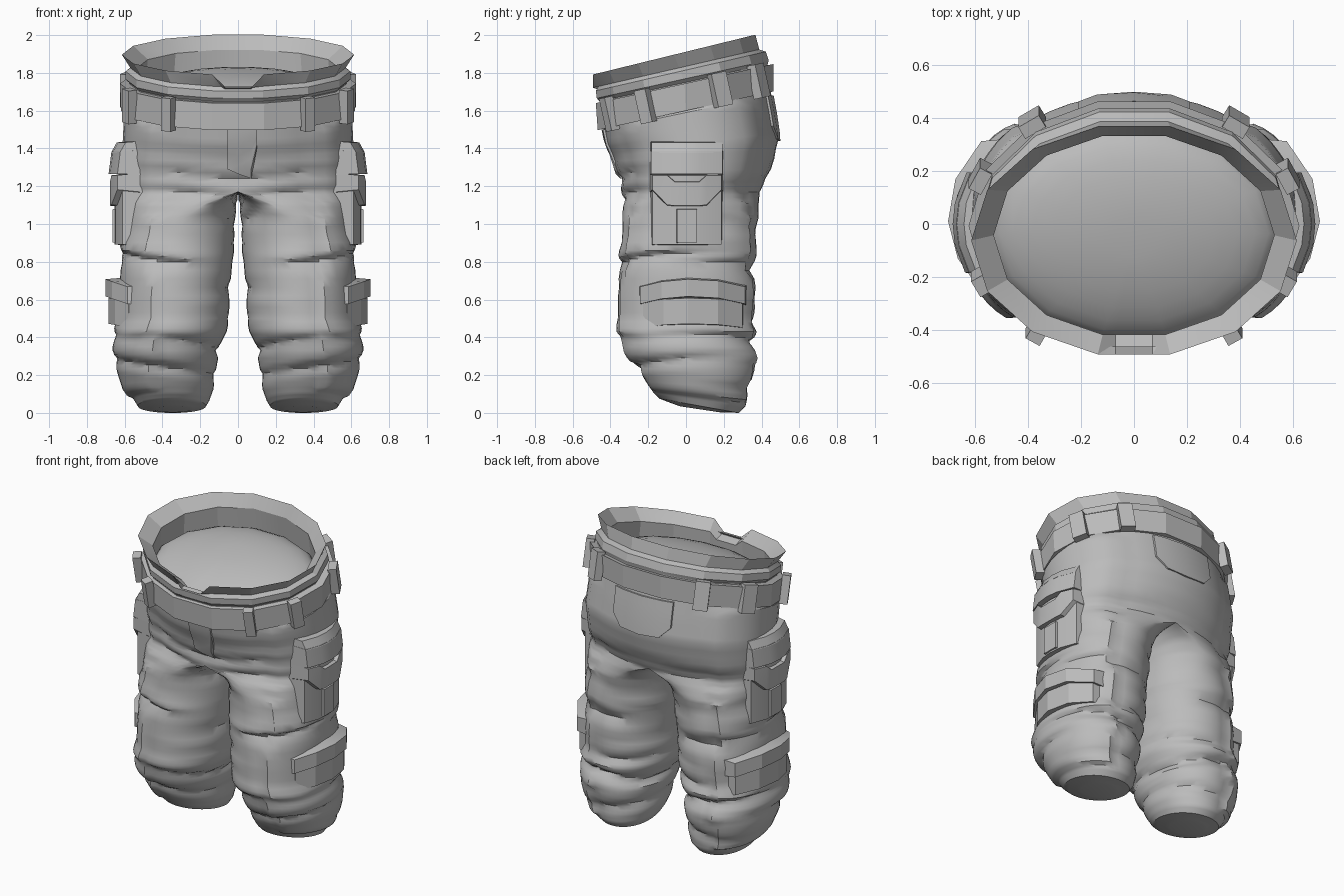
import bpy, bmesh, math
from mathutils import Vector
from mathutils.bvhtree import BVHTree

if "Cube" in bpy.data.objects:
    bpy.data.objects.remove(bpy.data.objects["Cube"])

grey = bpy.data.materials.new("grey cloth")
grey.diffuse_color = (0.5, 0.5, 0.5, 1)
grey.use_nodes = True
grey.node_tree.nodes["Principled BSDF"].inputs["Base Color"].default_value = grey.diffuse_color


def make(name, verts, faces, mirror=False, angle=30, drop_seam=False):
    """Mesh object from points; optionally mirrored across x = 0."""
    bm = bmesh.new()
    vs = [bm.verts.new(v) for v in verts]
    for f in faces:
        bm.faces.new([vs[i] for i in f])
    if drop_seam:  # faces lying inside the body on the middle plane
        seam = [f for f in bm.faces if all(abs(v.co.x) < 1e-5 for v in f.verts)]
        bmesh.ops.delete(bm, geom=seam, context='FACES')
    if mirror:
        d = bmesh.ops.duplicate(bm, geom=bm.verts[:] + bm.edges[:] + bm.faces[:])
        for e in d["geom"]:
            if isinstance(e, bmesh.types.BMVert):
                e.co.x *= -1
    bmesh.ops.remove_doubles(bm, verts=bm.verts[:], dist=1e-4)
    bmesh.ops.recalc_face_normals(bm, faces=bm.faces[:])
    me = bpy.data.meshes.new(name)
    bm.to_mesh(me)
    bm.free()
    me.materials.append(grey)
    ob = bpy.data.objects.new(name, me)
    bpy.context.collection.objects.link(ob)
    bpy.ops.object.select_all(action='DESELECT')
    ob.select_set(True)
    bpy.context.view_layer.objects.active = ob
    bpy.ops.object.shade_smooth_by_angle(angle=math.radians(angle))
    return ob


def loft_faces(rings, n, closed=False):
    last = rings if closed else rings - 1
    return [(r * n + i, r * n + (i + 1) % n,
             (r + 1) % rings * n + (i + 1) % n, (r + 1) % rings * n + i)
            for r in range(last) for i in range(n)]


# Trouser body: half rings (z at y=0, tilt, centre x, inner x, outer x, front y, back y)
HIPS = [
    (1.78, .22, 0, 0, .55, -.44, .42), (1.62, .22, 0, 0, .58, -.44, .445),
    (1.50, .18, 0, 0, .585, -.42, .47), (1.40, .10, 0, 0, .59, -.39, .49),
    (1.24, 0, 0, 0, .59, -.345, .43), (1.17, 0, 0, 0, .585, -.335, .39)]
LEG = [
    (1.11, 0, .17, .005, .585, -.335, .385), (1.03, 0, .29, .015, .58, -.335, .375),
    (.86, 0, .32, .02, .60, -.34, .37), (.80, 0, .32, .03, .60, -.35, .35),
    (.62, 0, .34, .045, .605, -.36, .37), (.50, 0, .34, .045, .61, -.36, .35),
    (.43, 0, .36, .06, .635, -.36, .36), (.37, 0, .37, .09, .63, -.335, .345),
    (.29, 0, .37, .105, .635, -.29, .37), (.21, -.03, .36, .12, .615, -.245, .345),
    (.13, -.08, .36, .13, .59, -.2, .33), (.08, -.14, .35, .15, .55, -.17, .315),
    (.05, -.18, .345, .17, .53, -.14, .28), (.03, -.15, .345, .25, .44, -.03, .18)]
RINGS = HIPS + LEG
# Cloth folds: height, slant, facing angle, depth
FOLDS = [(1.30, .08, 2.2, .014), (1.20, .10, -1.9, .016), (1.08, .10, -2.2, .018),
         (.97, -.05, 1.7, .014), (.82, .04, -.9, .026), (.76, -.04, 1.6, .022),
         (.66, .03, 3.1, .018), (.50, .03, 2.5, .016), (.38, -.04, 1.5, .026),
         (.36, .04, -2.6, .020), (.26, .04, -1.0, .024), (.18, .03, 2.0, .018)]
N, SUB = 44, 4


def fold(z, a):
    d = 0
    for zf, slant, face, amp in FOLDS:
        off = math.remainder(a - face, 2 * math.pi)
        t = (z - zf - slant * math.sin(off)) / .055
        if -1 < t < 0:  # sharp groove under the roll
            p = -(1 + t)
        elif 0 <= t < 2:  # soft roll above
            p = .6 * math.sin(math.pi * t / 2) - max(0, 1 - 2.5 * t)
        else:
            p = 0
        d += amp * p * max(0, math.cos(off * .75))
    return d


verts = []
fine = [tuple(a + (b - a) * k / SUB for a, b in zip(A, B))
        for A, B in zip(RINGS, RINGS[1:]) for k in range(SUB)] + [RINGS[-1]]
for z0, tilt, cx, xi, xo, yf, yb in fine:
    cy, ry = (yf + yb) / 2, (yb - yf) / 2
    for i in range(N):
        a = -math.pi / 2 + 2 * math.pi * i / N
        c, s = math.cos(a), math.sin(a)
        c = 0 if abs(c) < 1e-6 else c
        d = fold(z0, a) if z0 > .07 else 0
        x = cx + ((xo - cx) if c > 0 else (cx - xi)) * c
        if c < 0 and cx > 0:
            x += min(0, d) * c
        # raised outer side panel
        d += .022 if c > 0 and x > .44 and .1 < z0 < 1.6 else 0
        x += d * max(0, c)
        y = cy + ry * math.copysign(abs(s) ** .92, s) + d * s
        verts.append((max(0, x), y, max(0, z0 + tilt * y)))
faces = loft_faces(len(fine), N)
faces.append(tuple(range((len(fine) - 1) * N, len(fine) * N)))
body = make("trouser_body", verts, faces, True, 35, True)
tree = BVHTree.FromObject(body, bpy.context.evaluated_depsgraph_get())

# Fourteen-sided waist outline with two extra points for the front notch
ANG = [-math.pi / 2 + math.pi / 14 * (2 * i + 1) for i in range(14)]


def waist(z, tilt, rx, yf, yb, notch=0):
    cy, ry = (yf + yb) / 2, (yb - yf) / 2
    pts = [(rx * math.cos(a), cy + ry * math.sin(a) * 1.02) for a in ANG]
    y0 = pts[0][1]
    pts = [(.07, y0)] + pts + [(-.07, y0)]
    return [(x, y, z + tilt * y - (notch if i in (0, 15) else 0))
            for i, (x, y) in enumerate(pts)]


# Flared waistband collar with a sloping lip and a notch at the front
collar = (waist(1.66, .22, .55, -.43, .36) + waist(1.84, .245, .53, -.42, .335, .04)
          + waist(1.912, .245, .615, -.495, .37, .07) + waist(1.835, .23, .57, -.465, .39)
          + waist(1.815, .23, .595, -.48, .425) + waist(1.77, .22, .595, -.475, .44)
          + waist(1.75, .22, .575, -.46, .435) + waist(1.62, .22, .58, -.45, .445))
make("waist_collar", collar, loft_faces(8, 16), angle=20)

# Rounded inner cap inside the waist opening
dome, R = [], 8
for r in range(R):
    t = math.cos(math.pi / 2 * r / R)
    h = .14 * math.sqrt(1 - t * t)
    dome += [(x * t, -.045 + (y + .045) * t, 1.67 + h + .2 * (y + .045) * t)
             for x, y, _ in waist(0, 0, .55, -.43, .36)]
make("inner_cap", dome, loft_faces(R, 16) + [tuple(range((R - 1) * 16, R * 16))], angle=60)

# Belt
belt = (waist(1.60, .22, .57, -.44, .43) + waist(1.60, .22, .62, -.47, .465)
        + waist(1.745, .22, .625, -.48, .465) + waist(1.745, .22, .57, -.44, .43))
make("belt", belt, loft_faces(4, 16, True), angle=20)

BOX = [(0, 1, 3, 2), (4, 6, 7, 5), (0, 4, 5, 1), (2, 3, 7, 6), (0, 2, 6, 4), (1, 5, 7, 3)]


# Belt loops
def belt_loop(name, x, y, w):
    up = Vector((0, -.22, 1)).normalized()
    n = Vector((x / .37, (y + .01) / .22, 0))
    n = (n - up * n.dot(up)).normalized()
    t = up.cross(n)
    c = Vector((x, y, 1.672 + .22 * y))
    pts = [c + t * a * w / 2 + n * b * .026 + up * d * .09
           for a in (-1, 1) for b in (-1, 1) for d in (-1, 1)]
    make(name, pts, BOX, True)


for name, x, y, w in (("front_belt_loop", .37, -.405, .06), ("side_front_belt_loop", .575, -.215, .07),
                      ("side_back_belt_loop", .58, .18, .09), ("back_belt_loop", .385, .385, .09)):
    belt_loop(name, x, y, w)


# Pocket parts wrapped round the outer leg: columns of (y, low z, high z)
def side_pocket(name, cols, X, curve, mid, depth=.12, inset=.012, top_in=0):
    vs, n = [], len(cols)
    ymin, ymax = cols[0][0], cols[-1][0]
    for y, lo, hi in cols:
        x = X - curve * (y - mid) ** 2
        ym = y + (inset if y == ymin else -inset if y == ymax else 0)
        vs += [(x - depth, y, lo), (x, ym, lo + inset),
               (x - top_in, ym, hi - inset), (x - depth, y, hi)]
    fs = loft_faces(n, 4) + [(0, 1, 2, 3), tuple(4 * n - 4 + i for i in range(4))]
    make(name, vs, fs, True, 20)


def level(ys, lo, hi, arch=0):
    m = (ys[0] + ys[-1]) / 2
    w = (ys[-1] - ys[0]) / 2
    return [(y, lo - arch * ((y - m) / w) ** 2, hi - arch * ((y - m) / w) ** 2) for y in ys]


UP = (-.19, -.08, 0, .08, .2)
side_pocket("cargo_pocket_body", level(UP, .88, 1.27), .655, 1.2, 0)
side_pocket("cargo_pocket_bulge", level(UP, 1.26, 1.39), .685, 1.3, 0, .12, .006, .015)
side_pocket("cargo_pocket_top", level(UP, 1.37, 1.44), .672, 1.3, 0, .12, .008, .03)
side_pocket("cargo_pocket_flap",
            [(-.19, 1.17, 1.27), (-.1, 1.09, 1.27), (-.06, 1.085, 1.235),
             (.07, 1.085, 1.235), (.11, 1.09, 1.27), (.2, 1.17, 1.27)], .682, 1.2, 0)
side_pocket("cargo_pocket_tab", level((-.06, .07), .89, 1.09), .668, 1.2, 0)
LOW = (-.24, -.12, .01, .17, .31)
side_pocket("lower_pocket_body", level(LOW, .46, .62, .02), .685, 1.45, .03, .13)
LOWF = (-.255, -.13, .01, .17, .325)
side_pocket("lower_pocket_flap", level(LOWF, .605, .72, .04), .703, 1.45, .03, .14)


# Thin sewn panels laid over the body: columns of (x, low z, high z)
def sewn_panel(name, cols, side):
    rows, n, vs = 6, len(cols), []
    for lift in (.012, -.02):
        for x, lo, hi in cols:
            for r in range(rows):
                z = lo + (hi - lo) * r / (rows - 1)
                hit = tree.ray_cast(Vector((x, side * 2, z)), Vector((0, -side, 0)))[0]
                y = hit.y if hit else side * .4
                vs.append((x, y + side * lift, z))
    o = n * rows
    fs = []
    for i in range(n - 1):
        for r in range(rows - 1):
            q = (i * rows + r, i * rows + r + 1, (i + 1) * rows + r + 1, (i + 1) * rows + r)
            fs += [q, tuple(v + o for v in q)]
    rim = ([i * rows for i in range(n)] + [(n - 1) * rows + r for r in range(1, rows)]
           + [i * rows + rows - 1 for i in range(n - 2, -1, -1)] + list(range(rows - 2, 0, -1)))
    fs += [(a, b, b + o, a + o) for a, b in zip(rim, rim[1:] + rim[:1])]
    make(name, vs, fs)


sewn_panel("fly", [(-.055, 1.29, 1.5), (0, 1.265, 1.5), (.07, 1.24, 1.5), (.1, 1.4, 1.5)], -1)
sewn_panel("back_patch", [(-.21, 1.52, 1.68), (-.14, 1.45, 1.68), (0, 1.44, 1.68),
                          (.14, 1.45, 1.68), (.21, 1.52, 1.68)], 1)
